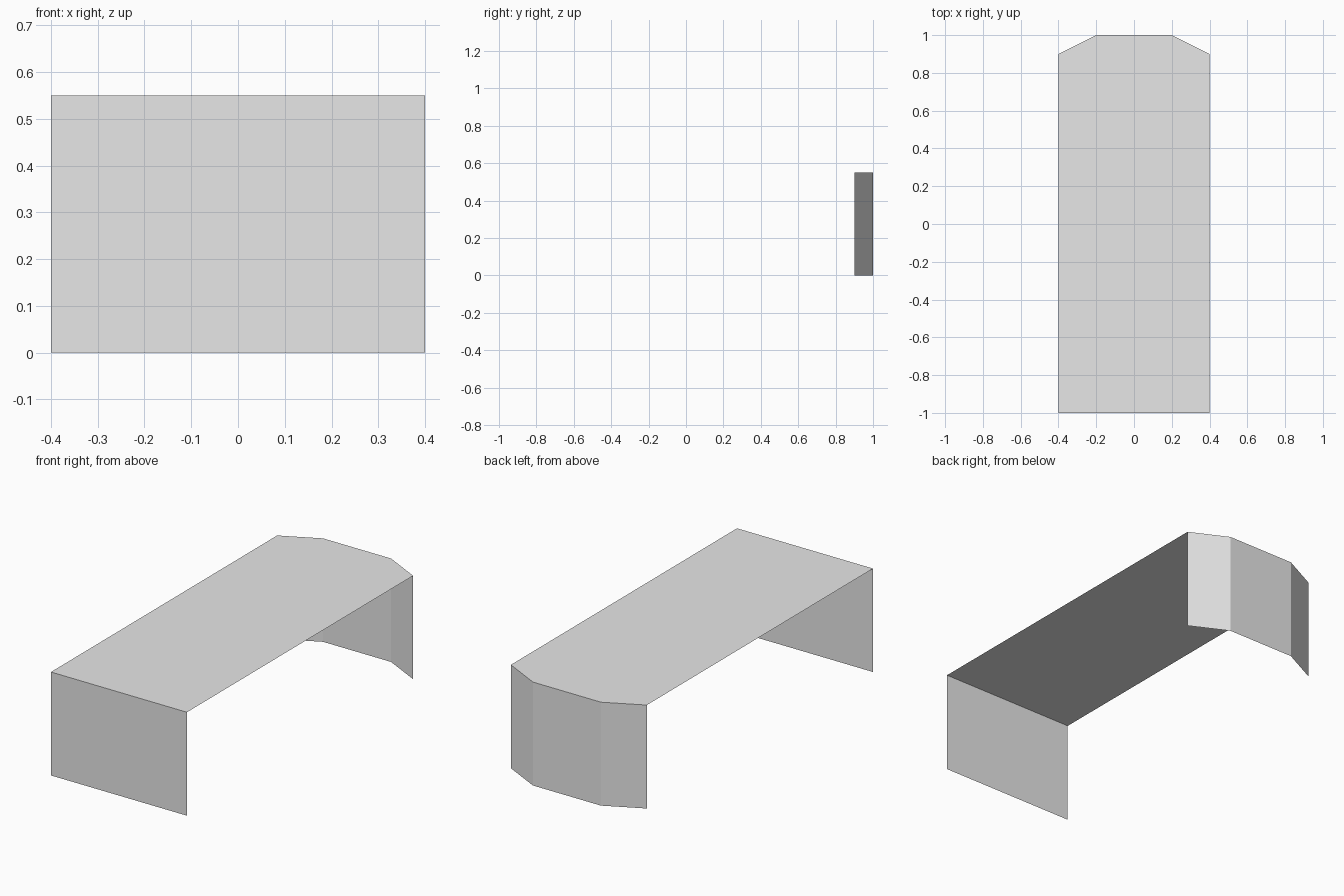
import bpy
import bmesh
from mathutils import Vector

cube = bpy.data.objects.get("Cube")
if cube:
    bpy.data.objects.remove(cube, do_unlink=True)

HEIGHT = 0.55
HALF_WIDTH = 0.4

# Single colour for the whole model
grey = bpy.data.materials.new("light_grey")
grey.use_nodes = True
colour = (0.8, 0.8, 0.8, 1)
grey.diffuse_color = colour
grey.node_tree.nodes["Principled BSDF"].inputs["Base Color"].default_value = colour


def finish(name, bm):
    mesh = bpy.data.meshes.new(name)
    bm.to_mesh(mesh)
    bm.free()
    mesh.materials.append(grey)
    obj = bpy.data.objects.new(name, mesh)
    bpy.context.collection.objects.link(obj)
    return obj


def wall(name, path):
    """Upright sheet following a plan path, facing to the right of its direction."""
    bm = bmesh.new()
    low = [bm.verts.new((x, y, 0)) for x, y in path]
    high = [bm.verts.new(v.co + Vector((0, 0, HEIGHT))) for v in low]
    for i in range(len(path) - 1):
        bm.faces.new((low[i], low[i + 1], high[i + 1], high[i]))
    return finish(name, bm)


def sheet(name, outline):
    """Flat horizontal sheet at full height, facing up."""
    bm = bmesh.new()
    bm.faces.new([bm.verts.new((x, y, HEIGHT)) for x, y in outline])
    return finish(name, bm)


# Plan outline, counter-clockwise: straight front edge and chamfered back edge
front_edge = [(-HALF_WIDTH, -1), (HALF_WIDTH, -1)]
back_edge = [(HALF_WIDTH, 0.9), (0.2, 1), (-0.2, 1), (-HALF_WIDTH, 0.9)]

sheet("top_panel", front_edge + back_edge)
wall("front_panel", front_edge)
wall("back_panel", back_edge)
